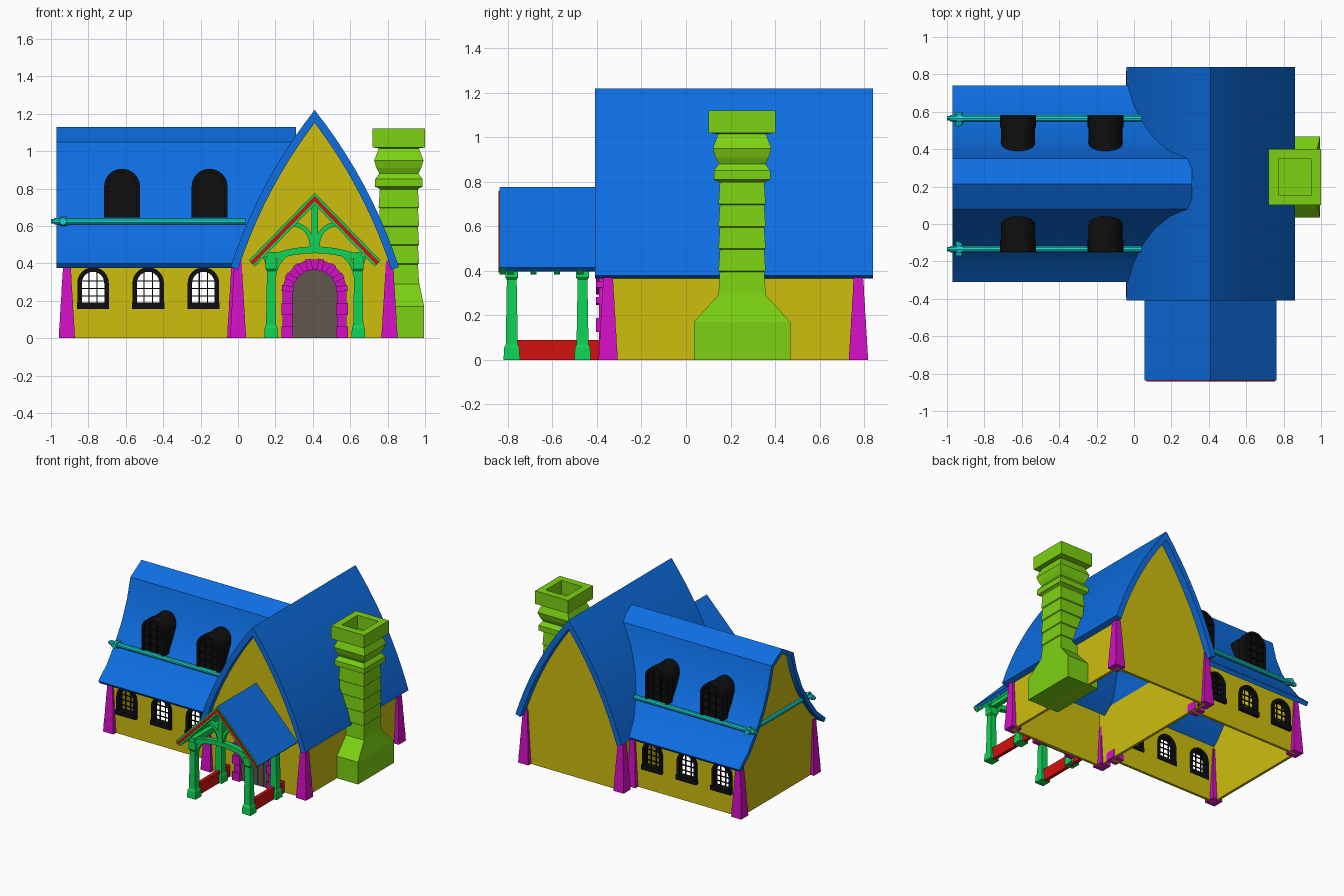
import bpy, bmesh
from math import sin, cos, pi
from mathutils import Vector

cube = bpy.data.objects.get("Cube")
if cube:
    bpy.data.objects.remove(cube)


def material(name, *srgb):
    col = [((c / 255 + 0.055) / 1.055) ** 2.4 for c in srgb] + [1]
    m = bpy.data.materials.new(name)
    m.use_nodes = True
    m.diffuse_color = col
    m.node_tree.nodes["Principled BSDF"].inputs["Base Color"].default_value = col
    return m


BLUE = material("roof_blue", 13, 110, 226)
YELLOW = material("wall_yellow", 206, 191, 15)
LIME = material("chimney_lime", 124, 210, 18)
PINK = material("stone_magenta", 212, 15, 197)
GREEN = material("timber_green", 14, 212, 86)
RED = material("trim_red", 212, 16, 16)
CYAN = material("gutter_cyan", 20, 214, 210)
BLACK = material("window_black", 15, 15, 15)
BROWN = material("door_brown", 98, 86, 78)


def make(name, verts, faces, mat, smooth=False):
    bm = bmesh.new()
    vs = [bm.verts.new(v) for v in verts]
    for f in faces:
        bm.faces.new([vs[i] for i in f])
    bmesh.ops.recalc_face_normals(bm, faces=bm.faces)
    me = bpy.data.meshes.new(name)
    bm.to_mesh(me)
    bm.free()
    me.materials.append(mat)
    ob = bpy.data.objects.new(name, me)
    bpy.context.collection.objects.link(ob)
    if smooth:
        bpy.ops.object.select_all(action='DESELECT')
        ob.select_set(True)
        bpy.context.view_layer.objects.active = ob
        bpy.ops.object.shade_smooth_by_angle()
    return ob


def place(p, w, axis):
    return (p[0], w, p[1]) if axis == 'y' else (w, p[0], p[1])


def prism(name, outline, a, b, mat, axis='y'):
    n = len(outline)
    verts = [place(p, w, axis) for w in (a, b) for p in outline]
    faces = [range(n), range(n, 2 * n)]
    faces += [(i, (i + 1) % n, (i + 1) % n + n, i + n) for i in range(n)]
    return make(name, verts, faces, mat)


def offset(path, o):
    """Mitred offset of an open path to its left side."""
    pts = [Vector(p) for p in path]
    normals = [Vector((p.y - q.y, q.x - p.x)).normalized() for p, q in zip(pts, pts[1:])]
    out = []
    for p, m, n in zip(pts, normals[:1] + normals, normals + normals[-1:]):
        s = (m + n).normalized()
        out.append(p + s * o / max(s.dot(n), 0.3))
    return out


def strip(name, path, o0, o1, a, b, mat, axis='y', smooth=False):
    """Solid band following a path, between two offsets."""
    verts = []
    for p, q in zip(offset(path, o0), offset(path, o1)):
        verts += [place(p, a, axis), place(q, a, axis), place(q, b, axis), place(p, b, axis)]
    last = len(verts) - 4
    faces = [range(4), range(last, last + 4)]
    for k in range(0, last, 4):
        faces += [(k + i, k + (i + 1) % 4, k + 4 + (i + 1) % 4, k + 4 + i) for i in range(4)]
    return make(name, verts, faces, mat, smooth)


def box(name, x0, x1, y0, y1, z0, z1, mat):
    return prism(name, [(x0, z0), (x1, z0), (x1, z1), (x0, z1)], y0, y1, mat)


def stack(name, x, y, levels, mat):
    """Square tower through (height, half width, half depth) levels."""
    verts = [(x + sx * hx, y + sy * hy, z) for z, hx, hy in levels
             for sx, sy in ((-1, -1), (1, -1), (1, 1), (-1, 1))]
    last = len(verts) - 4
    faces = [range(4), range(last, last + 4)]
    for k in range(0, last, 4):
        faces += [(k + i, k + (i + 1) % 4, k + 4 + (i + 1) % 4, k + 4 + i) for i in range(4)]
    return make(name, verts, faces, mat)


def bezier(a, b, c, n=10):
    a, b, c = Vector(a), Vector(b), Vector(c)
    return [a * (1 - i / n) ** 2 + b * 2 * (i / n) * (1 - i / n) + c * (i / n) ** 2 for i in range(n + 1)]


def mirrored(half, centre):
    """Left-to-right path from a half profile that starts at the ridge."""
    return [(centre - d, z) for d, z in reversed(half)] + [(centre + d, z) for d, z in half[1:]]


def arch(x, r, z0, zc, n=12):
    arc = [(x - r * cos(pi * i / n), zc + r * sin(pi * i / n)) for i in range(n + 1)]
    return [(x - r, z0)] + arc + [(x + r, z0)]


def rod(name, p, q, r):
    p, q = Vector(p), Vector(q)
    bpy.ops.mesh.primitive_cylinder_add(vertices=10, radius=r, depth=(q - p).length, location=(p + q) / 2)
    ob = bpy.context.object
    ob.rotation_euler = (q - p).to_track_quat('Z', 'Y').to_euler()
    ob.name = name
    ob.data.materials.append(CYAN)
    bpy.ops.object.shade_smooth_by_angle()


# Tall gabled hall
HX = 0.41
hall = mirrored(bezier((0, 1.22), (0.30, 0.84), (0.45, 0.38)), HX)
strip("hall_roof", hall, 0, -0.042, -0.41, 0.84, BLUE, smooth=True)
gable = [(HX - 0.405, 0)] + [(max(HX - 0.405, min(HX + 0.405, p.x)), p.y)
                             for p in offset(hall, -0.025)] + [(HX + 0.405, 0)]
prism("hall_front_wall", gable, -0.365, -0.345, YELLOW)
prism("hall_back_wall", gable, 0.765, 0.785, YELLOW)
for side, x in (("right", 0.005), ("left", 0.795)):
    box("hall_" + side + "_wall", x, x + 0.02, -0.35, 0.77, 0, 0.43, YELLOW)

# Long wing with flared roof
CY, WALL = 0.215, 0.45
wing_half = [(0, 1.13), (0.135, 1.05), (0.175, 0.90), (0.24, 0.75), (0.32, 0.62), (0.42, 0.49), (0.525, 0.40)]
wing = mirrored(wing_half, CY)
strip("wing_roof", wing, 0, -0.032, -0.97, 0.31, BLUE, 'x', True)
end = [p for p in offset(wing, -0.018) if abs(p.x - CY) < WALL]
end = [(CY - WALL, 0), (CY - WALL, 0.435)] + end + [(CY + WALL, 0.435), (CY + WALL, 0)]
prism("wing_end_wall", end, -0.93, -0.91, YELLOW, 'x')

# Wing walls with arched window openings
WINDOWS = (-0.775, -0.48, -0.185)
for side, s in (("front", -1), ("back", 1)):
    y = CY + s * WALL
    wall = box("wing_" + side + "_wall", -0.92, 0.01, y - s * 0.02, y, 0, 0.44, YELLOW)
    for x in WINDOWS:
        cutter = prism("cutter", arch(x, 0.066, 0.18, 0.295), y - 0.1, y + 0.1, BLACK)
        cutter.hide_render = True
        mod = wall.modifiers.new("opening", 'BOOLEAN')
        mod.operation, mod.solver, mod.object = 'DIFFERENCE', 'EXACT', cutter
        bpy.context.view_layer.objects.active = wall
        bpy.ops.object.modifier_apply(modifier=mod.name)
        bpy.data.objects.remove(cutter)
        strip(side + "_window_frame", arch(x, 0.072, 0.17, 0.295), -0.012, 0.012, y - s * 0.025, y + s * 0.015, BLACK)
        box(side + "_window_sill", x - 0.086, x + 0.086, y - s * 0.025, y + s * 0.025, 0.155, 0.19, BLACK)
        for dx in (-0.022, 0.022):
            box("window_bar", x + dx - 0.003, x + dx + 0.003, y - s * 0.014, y - s * 0.006, 0.18, 0.352, BLACK)
        for z in (0.225, 0.265, 0.305):
            box("window_rail", x - 0.065, x + 0.065, y - s * 0.014, y - s * 0.006, z - 0.003, z + 0.003, BLACK)

    # Dormer windows and gutter on this slope
    for x in (-0.62, -0.152):
        f = CY + s * 0.35
        prism("dormer", arch(x, 0.09, 0.645, 0.81), f, CY + s * 0.13, BLACK)
        strip("dormer_frame", arch(x, 0.086, 0.645, 0.81), -0.01, 0.01, f + s * 0.015, f - s * 0.05, BLACK)
        for dx in (-0.03, 0.03):
            box("dormer_bar", x + dx - 0.004, x + dx + 0.004, f, f + s * 0.008, 0.65, 0.88, BLACK)
        for z in (0.70, 0.76, 0.82):
            box("dormer_rail", x - 0.08, x + 0.08, f, f + s * 0.008, z - 0.004, z + 0.004, BLACK)
    g = CY + s * 0.35
    rod("gutter", (-0.985, g, 0.625), (0.04, g, 0.625), 0.018)
    rod("gutter_collar", (-0.95, g, 0.625), (-0.915, g, 0.625), 0.025)
    rod("gutter_tip", (-1.0, g, 0.625), (-0.975, g, 0.625), 0.012)
    rod("gutter_cross_collar", (-0.935, g - 0.035, 0.625), (-0.935, g + 0.035, 0.625), 0.02)
rod("end_beam", (-0.94, CY - 0.35, 0.625), (-0.94, CY + 0.35, 0.625), 0.016)

# Tapered stone buttresses
courses = []
for i in range(6):
    z, w = 0.07 * i, 0.043 - 0.0042 * i
    courses += [(z, w, w), (z + 0.066, w - 0.003, w - 0.003)]
for x, y in ((0.0, -0.35), (0.81, -0.35), (0.0, 0.775), (0.81, 0.775),
             (-0.915, CY - 0.44), (-0.915, CY + 0.44), (-0.015, CY - 0.44), (-0.015, CY + 0.44)):
    stack("buttress", x, y, courses, PINK)

# Chimney with hollow top
levels = [(0, 0.135, 0.217), (0.17, 0.135, 0.217), (0.29, 0.11, 0.107)]
for i in range(5):
    z = 0.30 + 0.1 * i
    levels += [(z, 0.108, 0.106), (z + 0.095, 0.102, 0.1)]
levels += [(h, w, w) for h, w in ((0.80, 0.105), (0.81, 0.127), (0.85, 0.127), (0.88, 0.105), (0.91, 0.12),
                                  (0.95, 0.132), (1.015, 0.107))]
levels += [(1.02, 0.14, 0.15), (1.12, 0.14, 0.15), (1.12, 0.088, 0.096), (1.02, 0.088, 0.096)]
stack("chimney", 0.86, 0.252, levels, LIME)

# Door with stone surround
prism("door", arch(HX, 0.125, 0, 0.25), -0.372, -0.36, BROWN)
for i in range(5):
    x = HX - 0.1 + 0.05 * i
    top = 0.25 + (0.118 ** 2 - (x - HX) ** 2) ** 0.5
    box("door_plank", x - 0.022, x + 0.022, -0.378, -0.37, 0, top - 0.005, BROWN)
stones = arch(HX, 0.145, 0, 0.25, 15)
stones = [(stones[0][0], 0.0625 * i) for i in range(4)] + stones[1:-1] + \
         [(stones[-1][0], 0.0625 * i) for i in reversed(range(4))]
strip("door_surround", stones, -0.027, 0.026, -0.39, -0.36, PINK)
for i in range(0, len(stones) - 1, 2):
    strip("surround_stone", stones[i:i + 2], -0.03, 0.032, -0.405, -0.36, PINK)

# Porch roof, barge boards and rafters
porch = mirrored([(0, 0.777), (0.353, 0.415)], HX)
strip("porch_roof", porch, 0, -0.025, -0.836, -0.35, BLUE)
strip("barge_board", porch, -0.001, -0.045, -0.838, -0.81, GREEN)
strip("barge_trim", porch, -0.012, -0.032, -0.842, -0.83, RED)
for i in range(4):
    y = -0.79 + 0.105 * i
    strip("rafter", porch, -0.02, -0.045, y - 0.014, y + 0.014, GREEN)

# Porch posts, low side panels and curved trusses
post = [(z, w, w) for z, w in ((0, 0.037), (0.055, 0.034), (0.07, 0.027), (0.36, 0.022), (0.37, 0.029), (0.43, 0.029))]
for s in (-1, 1):
    x = HX + s * 0.233
    box("side_panel", x - 0.013, x + 0.013, -0.76, -0.37, 0.0, 0.09, RED)
    box("top_plate", x - 0.02, x + 0.02, -0.81, -0.36, 0.42, 0.46, GREEN)
    for y in (-0.783, -0.465):
        stack("porch_post", x, y, post, GREEN)
        brace = bezier((HX + s * 0.012, 0.48), (HX + s * 0.02, 0.61), (HX + s * 0.13, 0.61), 8)
        strip("curved_brace", brace, -0.012, 0.012, y - 0.015, y + 0.015, GREEN)
        knee = bezier((x - s * 0.015, 0.33), (x - s * 0.03, 0.43), (x - s * 0.12, 0.47), 8)
        strip("knee_brace", knee, -0.011, 0.011, y - 0.015, y + 0.015, GREEN)
for y in (-0.783, -0.465):
    tie = bezier((HX - 0.27, 0.415), (HX, 0.53), (HX + 0.27, 0.415))
    strip("arched_tie", tie, -0.018, 0.018, y - 0.02, y + 0.02, GREEN)
    box("king_post", HX - 0.018, HX + 0.018, y - 0.02, y + 0.02, 0.455, 0.74, GREEN)
